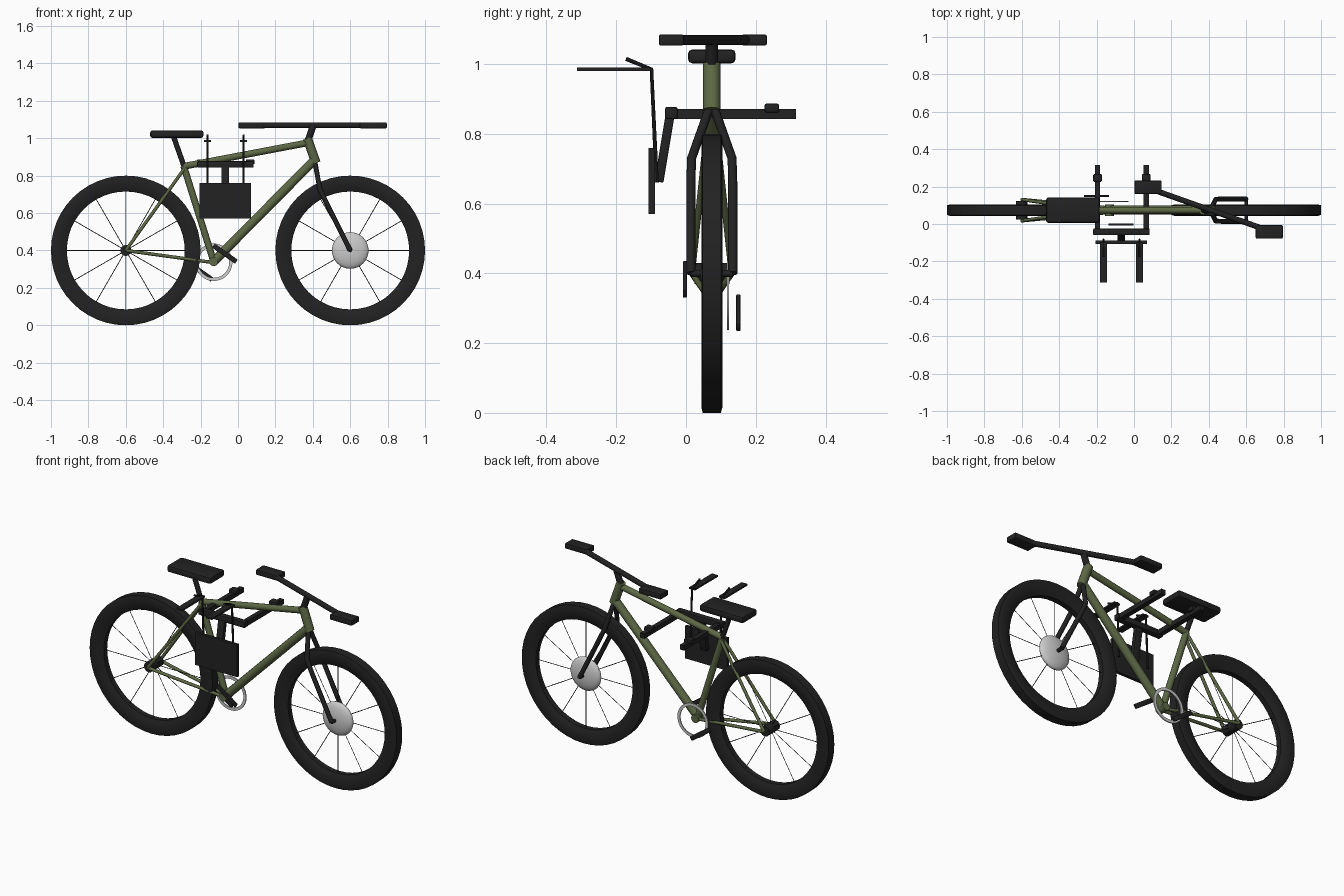
import bpy, bmesh, math
from mathutils import Matrix, Vector

if "Cube" in bpy.data.objects:
    bpy.data.objects.remove(bpy.data.objects["Cube"])

Y = 0.074  # centre plane of the bicycle


def material(name, rgb):
    m = bpy.data.materials.new(name)
    m.diffuse_color = (*rgb, 1)
    m.use_nodes = True
    m.node_tree.nodes["Principled BSDF"].inputs["Base Color"].default_value = m.diffuse_color
    return m


BLACK = material("black", (0.016, 0.016, 0.017))
GREEN = material("olive", (0.11, 0.14, 0.06))


def finish(ob, mat, smooth=True):
    if mat:
        ob.data.materials.append(mat)
    bpy.ops.object.select_all(action='DESELECT')
    ob.select_set(True)
    bpy.context.view_layer.objects.active = ob
    if smooth:
        bpy.ops.object.shade_smooth_by_angle(angle=math.radians(40))
    return ob


def from_bmesh(name, bm, mat):
    bmesh.ops.recalc_face_normals(bm, faces=bm.faces)
    me = bpy.data.meshes.new(name)
    bm.to_mesh(me)
    bm.free()
    ob = bpy.data.objects.new(name, me)
    bpy.context.collection.objects.link(ob)
    return finish(ob, mat)


def tube(name, points, radius, mat, res=4):
    """Round tube along a polyline."""
    cu = bpy.data.curves.new(name, 'CURVE')
    cu.dimensions = '3D'
    cu.bevel_depth = radius
    cu.bevel_resolution = res
    cu.use_fill_caps = True
    sp = cu.splines.new('POLY')
    sp.points.add(len(points) - 1)
    for p, co in zip(sp.points, points):
        p.co = (*co, 1)
    ob = bpy.data.objects.new(name, cu)
    bpy.context.collection.objects.link(ob)
    bpy.ops.object.select_all(action='DESELECT')
    ob.select_set(True)
    bpy.context.view_layer.objects.active = ob
    bpy.ops.object.convert(target='MESH')
    return finish(bpy.context.object, mat)


def box(name, center, size, mat, bevel=0.0, rot=(0, 0, 0)):
    bm = bmesh.new()
    bmesh.ops.create_cube(bm, size=1, matrix=Matrix.Diagonal((*size, 1)))
    if bevel:
        bmesh.ops.bevel(bm, geom=bm.edges[:], offset=bevel, segments=2,
                        profile=0.5, affect='EDGES')
    ob = from_bmesh(name, bm, mat)
    ob.location = center
    ob.rotation_euler = [math.radians(a) for a in rot]
    return ob


def ring(name, center, profile, mat, steps=48):
    """Closed (radius, y) profile spun around the y axis."""
    bm = bmesh.new()
    vs = [bm.verts.new((r, y, 0)) for r, y in profile]
    es = [bm.edges.new((vs[i - 1], vs[i])) for i in range(len(vs))]
    bmesh.ops.spin(bm, geom=vs + es, cent=(0, 0, 0), axis=(0, 1, 0),
                   angle=math.tau, steps=steps, use_duplicate=False)
    bmesh.ops.remove_doubles(bm, verts=bm.verts, dist=1e-5)
    ob = from_bmesh(name, bm, mat)
    ob.location = center
    return ob


# Wheels: tyre and spokes
half = [(0.40, 0.026), (0.385, 0.030), (0.35, 0.029), (0.33, 0.022), (0.315, 0.016)]
tyre = half + [(r, -y) for r, y in reversed(half)]
for side, x in (("rear", -0.6), ("front", 0.6)):
    ring(side + "_tyre", (x, Y, 0.4), tyre, BLACK)
    for i in range(12):
        a = math.tau * i / 12
        d = Vector((math.cos(a), 0, math.sin(a)))
        c = Vector((x, Y, 0.4))
        tube(f"{side}_spoke_{i}", [c + d * 0.015, c + d * 0.325], 0.002, BLACK, 0)

# Hubs
tube("rear_hub", [(-0.6, Y - 0.05, 0.4), (-0.6, Y + 0.05, 0.4)], 0.03, BLACK)
bm = bmesh.new()
bmesh.ops.create_uvsphere(bm, u_segments=32, v_segments=16, radius=0.098)
bmesh.ops.scale(bm, vec=(1, 1, 0.32), verts=bm.verts)
bmesh.ops.rotate(bm, matrix=Matrix.Rotation(math.pi / 2, 3, 'X'), verts=bm.verts)
from_bmesh("front_hub", bm, None).location = (0.6, Y, 0.4)
tube("front_axle", [(0.6, Y - 0.06, 0.4), (0.6, Y + 0.06, 0.4)], 0.01, BLACK)

# Frame tubes
bb = (-0.13, Y, 0.34)
seat_top = (-0.29, Y, 0.85)
tube("seat_tube", [bb, seat_top], 0.018, GREEN)
tube("top_tube", [seat_top, (0.37, Y, 0.975)], 0.018, GREEN)
tube("down_tube", [bb, (0.405, Y, 0.88)], 0.024, GREEN)
tube("head_tube", [(0.37, Y, 1.0), (0.417, Y, 0.868)], 0.025, GREEN)
tube("bottom_bracket", [(-0.13, Y - 0.03, 0.34), (-0.13, Y + 0.03, 0.34)], 0.024, GREEN)

# Rear stays and fork legs on both sides
for side, s in (("right", -1), ("left", 1)):
    drop = (-0.6, Y + s * 0.057, 0.4)
    tube(side + "_seat_stay", [(-0.285, Y + s * 0.01, 0.84), drop], 0.009, GREEN)
    tube(side + "_chain_stay", [(-0.13, Y + s * 0.012, 0.335), drop], 0.009, GREEN)
    tube(side + "_fork_leg", [(0.412, Y + s * 0.008, 0.87), (0.437, Y + s * 0.058, 0.73),
                              (0.47, Y + s * 0.06, 0.66), (0.6, Y + s * 0.06, 0.4)],
         0.013, BLACK)

# Seat
tube("seat_post", [(-0.285, Y, 0.84), (-0.345, Y, 1.01)], 0.014, BLACK)
box("seat", (-0.327, Y, 1.022), (0.285, 0.136, 0.04), BLACK, 0.012)

# Turned handlebar with grips
tube("stem", [(0.375, Y, 0.99), (0.402, Y, 1.067)], 0.018, BLACK)
tube("handlebar", [(0.06, 0.198, 1.069), (0.74, -0.043, 1.069)], 0.015, BLACK)
box("left_grip", (0.075, 0.196, 1.069), (0.145, 0.072, 0.032), BLACK, 0.006)
box("right_grip", (0.723, -0.042, 1.069), (0.145, 0.072, 0.032), BLACK, 0.006)

# Chainring and crank arms
ring("chainring", (-0.13, 0.12, 0.337),
     [(0.083, -0.003), (0.1, -0.003), (0.1, 0.003), (0.083, 0.003)], None)
box("right_crank", (-0.07, -0.003, 0.383), (0.15, 0.012, 0.026), BLACK, 0.003, (0, 35, 0))
box("left_crank", (-0.2, 0.15, 0.287), (0.15, 0.012, 0.026), BLACK, 0.003, (0, 35, 0))

# Hanger: back plate, sloped post and crossbar
box("back_plate", (-0.068, -0.098, 0.665), (0.275, 0.018, 0.19), BLACK)
box("hanger_post", (-0.068, -0.06, 0.768), (0.042, 0.026, 0.215), BLACK, 0.003, (-9.5, 0, 0))
box("hanger_crossbar", (-0.067, -0.042, 0.86), (0.302, 0.036, 0.034), BLACK, 0.005)

# Hanger arms with pads, upper hooks with rods
for side, xa, xh in (("rear", -0.195, -0.163), ("front", 0.065, 0.03)):
    box(side + "_hanger_arm", (xa, 0.135, 0.857), (0.028, 0.36, 0.028), BLACK)
    box(side + "_arm_pad", (xa, 0.246, 0.874), (0.047, 0.042, 0.026), BLACK, 0.006)
    box(side + "_hook", (xh, -0.206, 0.985), (0.038, 0.212, 0.01), BLACK)
    tube(side + "_hook_rod", [(xh, -0.084, 0.66), (xh, -0.099, 0.985), (xh, -0.172, 1.015)],
         0.006, BLACK, 2)

# The front arm's pad is a broad block seen beside the grip
